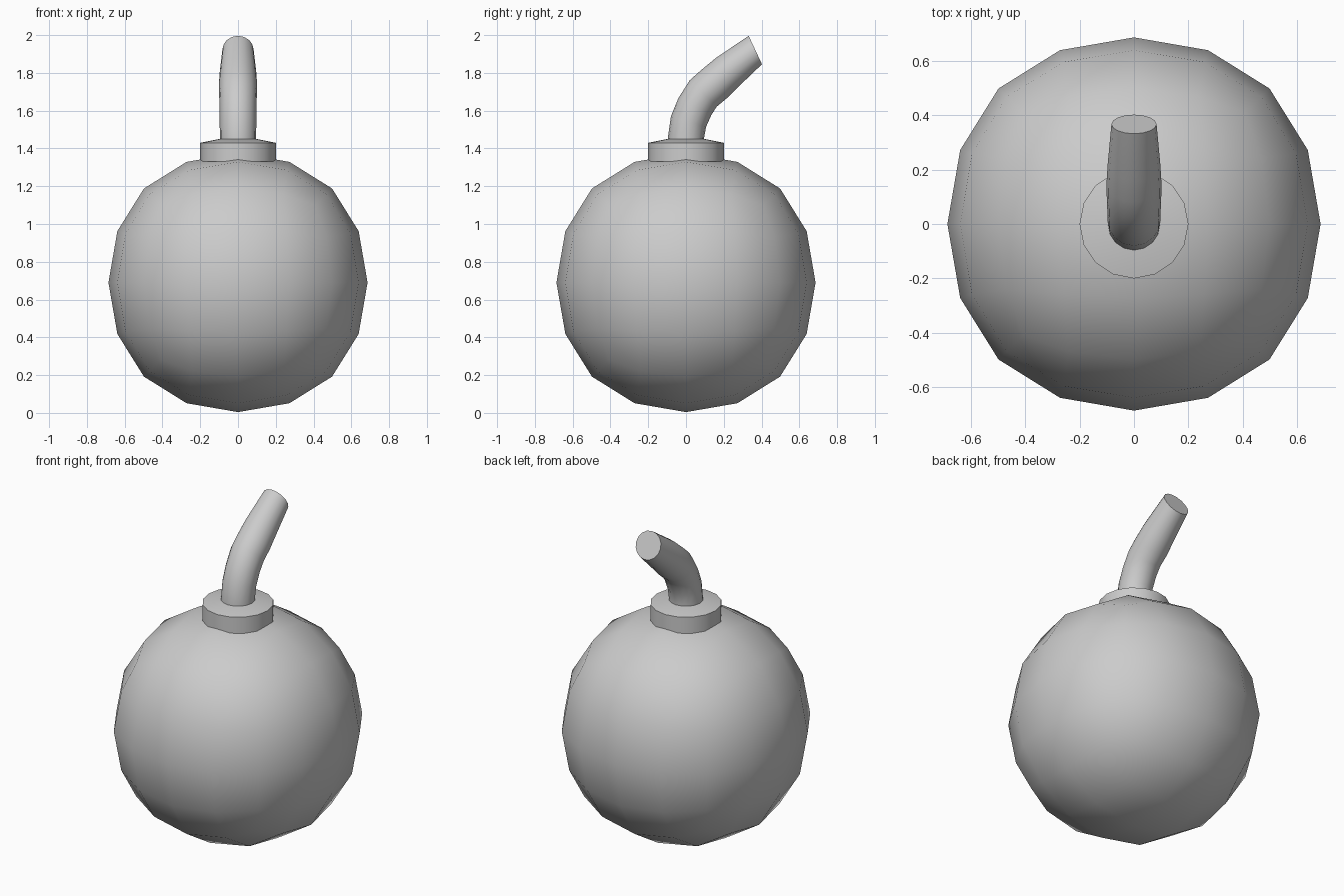
import bpy, bmesh, math
from mathutils import Vector

if "Cube" in bpy.data.objects:
    bpy.data.objects.remove(bpy.data.objects["Cube"])

SIDES = 16


def skin_rings(name, rings):
    """Skin circular rings (y, z, radius, tilt) that lean from +z towards +y."""
    bm = bmesh.new()
    loops = []
    for y, z, r, tilt in rings:
        c, s = math.cos(tilt), math.sin(tilt)
        loop = []
        for i in range(SIDES):
            a = 2 * math.pi * i / SIDES
            v = r * math.sin(a)
            loop.append(bm.verts.new((r * math.cos(a), y + v * c, z - v * s)))
        loops.append(loop)
    for lo, hi in zip(loops, loops[1:]):
        for i in range(SIDES):
            j = (i + 1) % SIDES
            bm.faces.new((lo[i], lo[j], hi[j], hi[i]))
    bm.faces.new(loops[0][::-1])
    bm.faces.new(loops[-1])
    mesh = bpy.data.meshes.new(name)
    bm.to_mesh(mesh)
    bm.free()
    ob = bpy.data.objects.new(name, mesh)
    bpy.context.collection.objects.link(ob)
    bpy.ops.object.select_all(action='DESELECT')
    ob.select_set(True)
    bpy.context.view_layer.objects.active = ob
    bpy.ops.object.shade_smooth_by_angle(angle=math.radians(35))
    return ob


# round body: a cube rounded by subdivision
bpy.ops.mesh.primitive_cube_add(size=1.634, location=(0, 0, 0.69))
body = bpy.context.object
body.name = "round_body"
sub = body.modifiers.new("rounding", 'SUBSURF')
sub.levels = sub.render_levels = 2
bpy.ops.object.shade_smooth()

# collar with a slightly raised top
skin_rings("collar", [(0, 1.33, 0.2, 0), (0, 1.43, 0.2, 0), (0, 1.45, 0.1, 0)])

# bent fuse, tapering at the tip
path = [(0, 1.42, 0.096), (0, 1.456, 0.096), (0.013, 1.542, 0.097),
        (0.047, 1.622, 0.098), (0.092, 1.692, 0.1), (0.149, 1.741, 0.101),
        (0.217, 1.802, 0.097), (0.367, 1.921, 0.083)]
tilts = [0, 0, 17, 26, 44, 47, 53, 65]
skin_rings("fuse", [(y, z, r, math.radians(-t) * -1) for (y, z, r), t in zip(path, tilts)])
